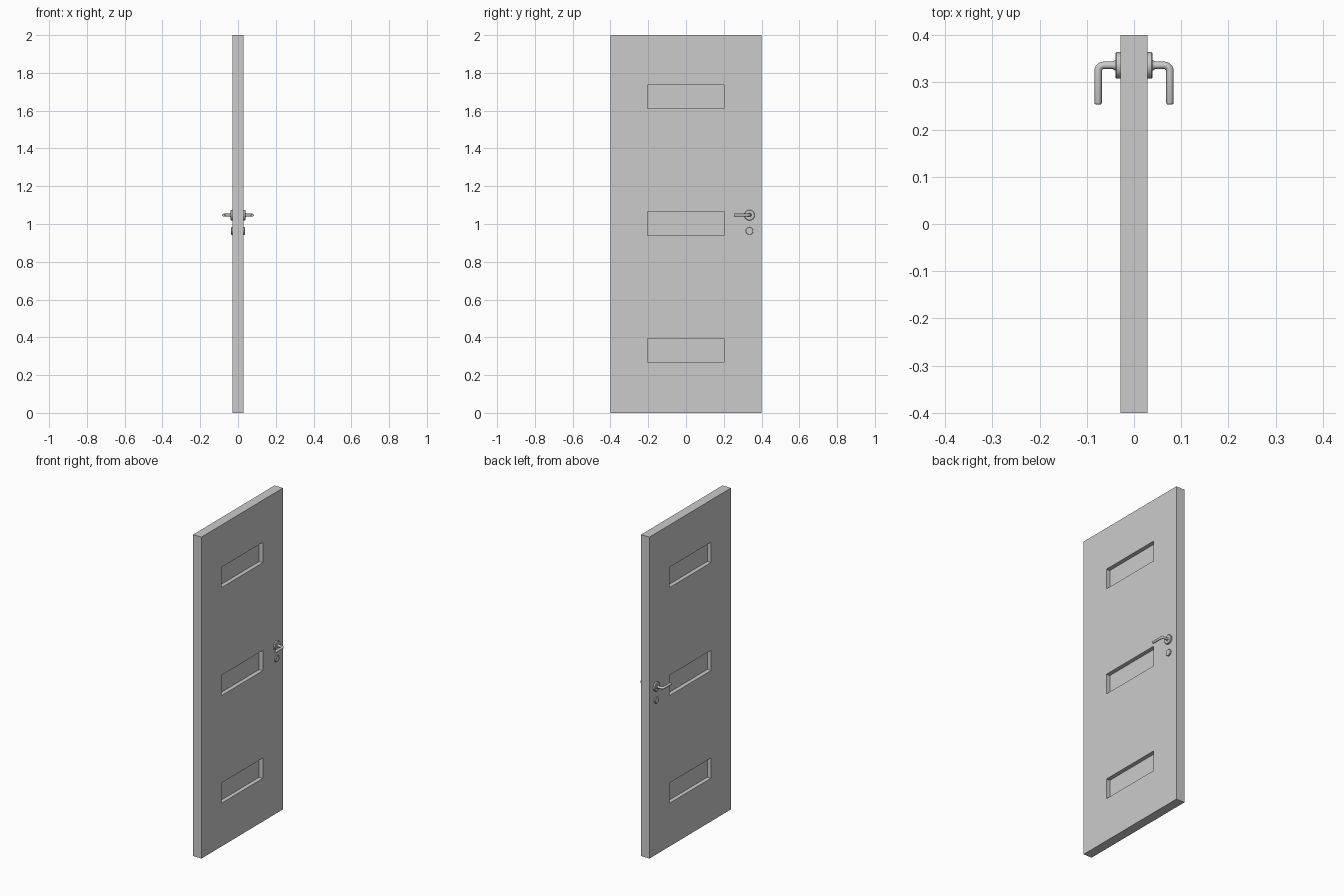
import bpy, bmesh, math
from mathutils import Vector

if "Cube" in bpy.data.objects:
    bpy.data.objects.remove(bpy.data.objects["Cube"])

HX, HY, HZ = 0.029, 0.4, 2.0      # half thickness, half width, height
KY, KZ = 0.336, 1.047             # handle axis


def link(name, data):
    ob = bpy.data.objects.new(name, data)
    bpy.context.collection.objects.link(ob)
    return ob


def activate(ob):
    bpy.ops.object.select_all(action='DESELECT')
    ob.select_set(True)
    bpy.context.view_layer.objects.active = ob


def box(name, x0, x1, y0, y1, z0, z1):
    bm = bmesh.new()
    bmesh.ops.create_cube(bm, size=1)
    for v in bm.verts:
        v.co = Vector(((x0, x1)[v.co.x > 0], (y0, y1)[v.co.y > 0], (z0, z1)[v.co.z > 0]))
    me = bpy.data.meshes.new(name)
    bm.to_mesh(me)
    bm.free()
    return link(name, me)


def finish(ob):
    # copy the part to the other face of the door, then smooth
    m = ob.modifiers.new("both_sides", 'MIRROR')
    m.use_axis[0] = True
    m.use_mirror_merge = False
    activate(ob)
    bpy.ops.object.modifier_apply(modifier=m.name)
    bpy.ops.object.shade_smooth_by_angle(angle=math.radians(35))


def lathe(name, profile, y, z, steps=32):
    # profile of (x, radius) pairs spun around an axis parallel to x
    bm = bmesh.new()
    vs = [bm.verts.new((px, y + r, z)) for px, r in profile]
    es = [bm.edges.new(p) for p in zip(vs, vs[1:])]
    bmesh.ops.spin(bm, geom=vs + es, cent=(0, y, z), axis=(1, 0, 0),
                   angle=math.tau, steps=steps)
    bmesh.ops.remove_doubles(bm, verts=bm.verts, dist=1e-5)
    bmesh.ops.recalc_face_normals(bm, faces=bm.faces)
    me = bpy.data.meshes.new(name)
    bm.to_mesh(me)
    bm.free()
    finish(link(name, me))


# door leaf with three recessed panels on each face
door = box("door_leaf", -HX, HX, -HY, HY, 0, HZ)
for zc in (0.332, 1.002, 1.674):
    for s in (-1, 1):
        a, b = sorted((s * 0.004, s * 0.06))
        cutter = box("panel_cutter", a, b, -0.204, 0.202, zc - 0.063, zc + 0.063)
        cutter.hide_render = True
        mod = door.modifiers.new("panel", 'BOOLEAN')
        mod.object = cutter
        mod.operation = 'DIFFERENCE'
        mod.solver = 'EXACT'
        activate(door)
        bpy.ops.object.modifier_apply(modifier=mod.name)
        bpy.data.objects.remove(cutter)

# round handle plates with a short collar
lathe("handle_plate", [(HX - 0.002, 0), (HX - 0.002, 0.028), (0.037, 0.028), (0.0395, 0.0255),
                       (0.0395, 0.011), (0.043, 0.0095), (0.043, 0)], KY, KZ)

# small lock covers below the handles
lathe("lock_cover", [(HX - 0.002, 0), (HX - 0.002, 0.02), (0.035, 0.02),
                     (0.037, 0.018), (0.037, 0)], KY, 0.963)

# bent lever: shank out of the door, rounded corner, grip along -y
LX, BEND, R = 0.076, 0.012, 0.0078
path = [(0.036, KY, R)]
for i in range(7):
    t = math.radians(15 * i)
    path.append((LX - BEND + BEND * math.sin(t), KY - BEND + BEND * math.cos(t), R))
path += [(LX, 0.256, R), (LX, 0.254, R * 0.88), (LX, 0.2533, R * 0.7)]
cu = bpy.data.curves.new("lever", 'CURVE')
cu.dimensions = '3D'
cu.bevel_depth = 1.0
cu.bevel_resolution = 4
cu.use_fill_caps = True
sp = cu.splines.new('POLY')
sp.points.add(len(path) - 1)
for p, (x, y, r) in zip(sp.points, path):
    p.co = (x, y, KZ, 1)
    p.radius = r
lever = link("lever_handle", cu)
activate(lever)
bpy.ops.object.convert(target='MESH')
finish(bpy.context.view_layer.objects.active)
